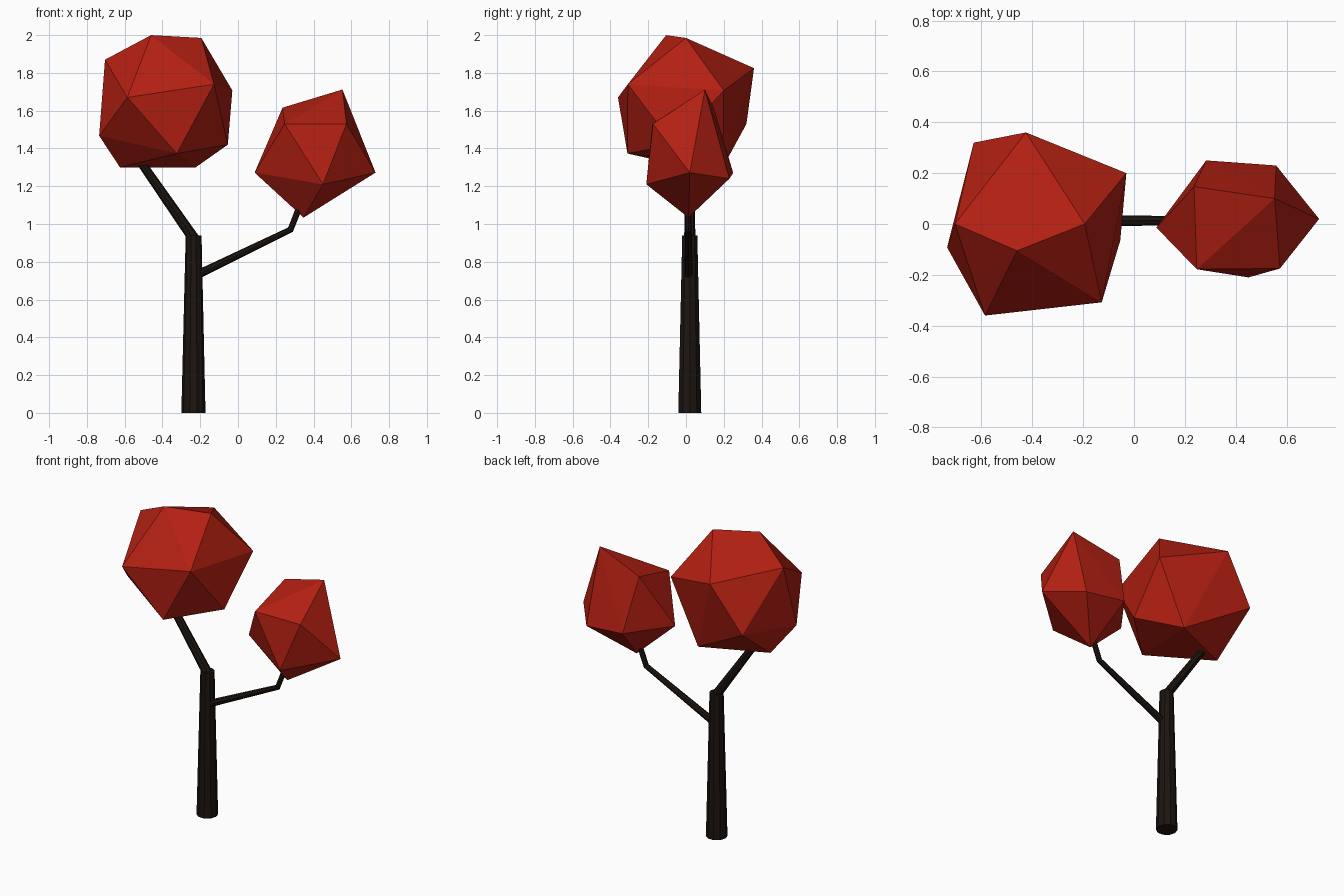
import bpy, bmesh, math
from mathutils import Vector

if "Cube" in bpy.data.objects:
    bpy.data.objects.remove(bpy.data.objects["Cube"])


def material(name, color):
    m = bpy.data.materials.new(name)
    m.diffuse_color = (*color, 1)
    m.use_nodes = True
    m.node_tree.nodes["Principled BSDF"].inputs["Base Color"].default_value = m.diffuse_color
    return m


def finish(bm, name, mat):
    bmesh.ops.recalc_face_normals(bm, faces=bm.faces)
    me = bpy.data.meshes.new(name)
    bm.to_mesh(me)
    bm.free()
    me.materials.append(mat)
    ob = bpy.data.objects.new(name, me)
    bpy.context.collection.objects.link(ob)
    return ob


def tube(name, path, sides, mat):
    """Tapered faceted limb along (x, y, z, radius) points."""
    bm = bmesh.new()
    pts = [Vector(p[:3]) for p in path]
    rings = []
    for i, p in enumerate(pts):
        t = Vector()
        if i > 0:
            t += (p - pts[i - 1]).normalized()
        if i < len(pts) - 1:
            t += (pts[i + 1] - p).normalized()
        t.normalize()
        u = Vector((0, 1, 0)).cross(t).normalized()
        v = t.cross(u)
        ring = []
        for k in range(sides):
            a = 2 * math.pi * k / sides
            ring.append(bm.verts.new(p + path[i][3] * (u * math.cos(a) + v * math.sin(a))))
        rings.append(ring)
    for r0, r1 in zip(rings, rings[1:]):
        for k in range(sides):
            j = (k + 1) % sides
            bm.faces.new((r0[k], r0[j], r1[j], r1[k]))
    bm.faces.new(rings[0][::-1])
    bm.faces.new(rings[-1])
    return finish(bm, name, mat)


def crown(name, corners, mat):
    """Faceted foliage clump: convex hull of its corners."""
    bm = bmesh.new()
    for c in corners:
        bm.verts.new(c)
    bmesh.ops.convex_hull(bm, input=bm.verts)
    return finish(bm, name, mat)


bark = material("bark", (0.012, 0.007, 0.005))
leaf = material("red_leaves", (0.45, 0.014, 0.006))

# Trunk and the two branches
tube("trunk", [(-.236, .02, 0, .064), (-.235, .02, .94, .042)], 10, bark)
tube("left_branch", [(-.225, .02, .91, .03), (-.53, .02, 1.35, .023)], 8, bark)
tube("right_branch", [(-.235, .013, .722, .023), (.278, .013, .97, .017),
                      (.345, .013, 1.14, .017)], 8, bark)

# Large foliage clump on the left
crown("large_crown", [
    (-.46, -.105, 2.0), (-.194, 0, 1.985), (-.704, 0, 1.87), (-.425, .36, 1.825),
    (-.03, .20, 1.707), (-.127, -.308, 1.74), (-.586, -.36, 1.67), (-.735, -.092, 1.467),
    (-.63, .32, 1.53), (-.054, -.065, 1.42), (-.324, -.31, 1.373),
    (-.224, .195, 1.30), (-.625, .02, 1.30)], leaf)

# Small foliage clump on the right
crown("small_crown", [
    (.553, .10, 1.712), (.236, .147, 1.616), (.247, -.178, 1.53), (.574, -.175, 1.53),
    (.45, -.21, 1.21), (.088, -.014, 1.272), (.728, .02, 1.272), (.347, .013, 1.034),
    (.284, .25, 1.27), (.559, .23, 1.24)], leaf)
